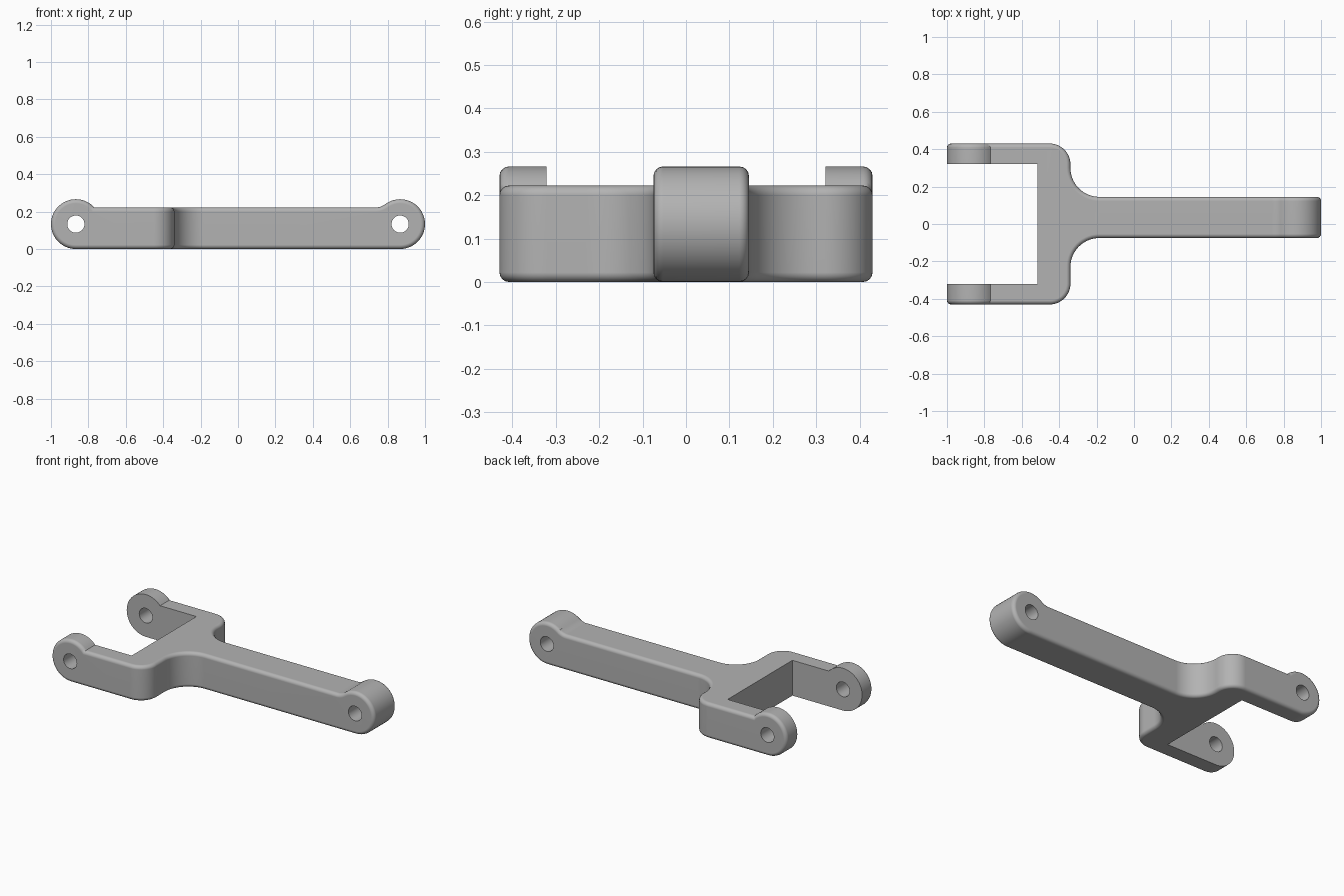
import bpy, bmesh
from math import sin, cos, radians
from mathutils import Vector

default = bpy.data.objects.get("Cube")
if default:
    bpy.data.objects.remove(default, do_unlink=True)

metal = bpy.data.materials.new("plain grey metal")
GREY = (0.45, 0.45, 0.45, 1)
metal.use_nodes = True
metal.diffuse_color = GREY
metal.node_tree.nodes["Principled BSDF"].inputs["Base Color"].default_value = GREY


def arc(cx, cy, r, start, end, steps):
    angles = [radians(start + (end - start) * i / steps) for i in range(steps + 1)]
    return [(cx + r * cos(a), cy + r * sin(a)) for a in angles]


def prism(name, points, low, high, upright=False):
    """Extrude an outline along z, or along y when upright."""
    place = (lambda u, v, d: (u, d, v)) if upright else (lambda u, v, d: (u, v, d))
    bm = bmesh.new()
    face = bm.faces.new([bm.verts.new(place(u, v, low)) for u, v in points])
    moved = bmesh.ops.extrude_face_region(bm, geom=[face])["geom"]
    bmesh.ops.translate(bm, vec=Vector(place(0, 0, high - low)),
                        verts=[g for g in moved if isinstance(g, bmesh.types.BMVert)])
    bmesh.ops.recalc_face_normals(bm, faces=bm.faces)
    mesh = bpy.data.meshes.new(name)
    bm.to_mesh(mesh)
    bm.free()
    mesh.materials.append(metal)
    obj = bpy.data.objects.new(name, mesh)
    bpy.context.collection.objects.link(obj)
    return obj


def combine(target, tool, operation):
    mod = target.modifiers.new(operation.lower(), 'BOOLEAN')
    mod.operation, mod.solver, mod.object = operation, 'EXACT', tool
    bpy.context.view_layer.objects.active = target
    bpy.ops.object.modifier_apply(modifier=mod.name)
    bpy.data.objects.remove(tool, do_unlink=True)


# Plan outline: wide fork, filleted into an offset arm
R, PIN = 0.133, 0.867
plan = ([(1.2, 0.145)] + arc(-0.185, 0.30, 0.155, 270, 180, 14)
        + arc(-0.45, 0.32, 0.11, 0, 90, 12) + [(-1.2, 0.43), (-1.2, -0.43)]
        + arc(-0.45, -0.32, 0.11, -90, 0, 12)
        + arc(-0.185, -0.23, 0.155, 180, 90, 14) + [(1.2, -0.075)])
bracket = prism("forked_link", plan, -0.1, 0.4)

# Side profile: bar with round bosses, the arm boss blended into the top
side = (arc(PIN, R, R, -90, 127.5, 29) + arc(0.737, 0.302, 0.08, -52.5, -90, 6)
        + arc(-PIN, R, R, 42, 270, 38))
combine(bracket, prism("side_profile", side, -0.6, 0.6, True), 'INTERSECT')

# Round the outer rims, where the vertical walls meet the profile
bm = bmesh.new()
bm.from_mesh(bracket.data)
bmesh.ops.remove_doubles(bm, verts=bm.verts, dist=1e-5)
bm.normal_update()
rims = [e for e in bm.edges if len(e.link_faces) == 2
        and sum(abs(f.normal.z) < 0.01 for f in e.link_faces) == 1]
bmesh.ops.bevel(bm, geom=rims, offset=0.022, offset_type='OFFSET', segments=4,
                profile=0.5, affect='EDGES', clamp_overlap=False)
bm.to_mesh(bracket.data)
bm.free()

# Fork slot with crisp inner edges
slot = [(-1.2, -0.322), (-0.515, -0.322), (-0.515, 0.322), (-1.2, 0.322)]
combine(bracket, prism("fork_slot", slot, -0.1, 0.4), 'DIFFERENCE')

# Pin holes through the fork and the arm
for x in (-PIN, PIN):
    hole = arc(x, R, 0.046, 0, 348.75, 31)
    combine(bracket, prism("pin_hole", hole, -0.6, 0.6, True), 'DIFFERENCE')

# Smooth rounded faces, keep corners crisp
for o in bpy.context.selected_objects:
    o.select_set(False)
bracket.select_set(True)
bpy.context.view_layer.objects.active = bracket
bpy.ops.object.shade_smooth_by_angle(angle=radians(30))
weighted = bracket.modifiers.new("even shading", 'WEIGHTED_NORMAL')
weighted.keep_sharp = True
